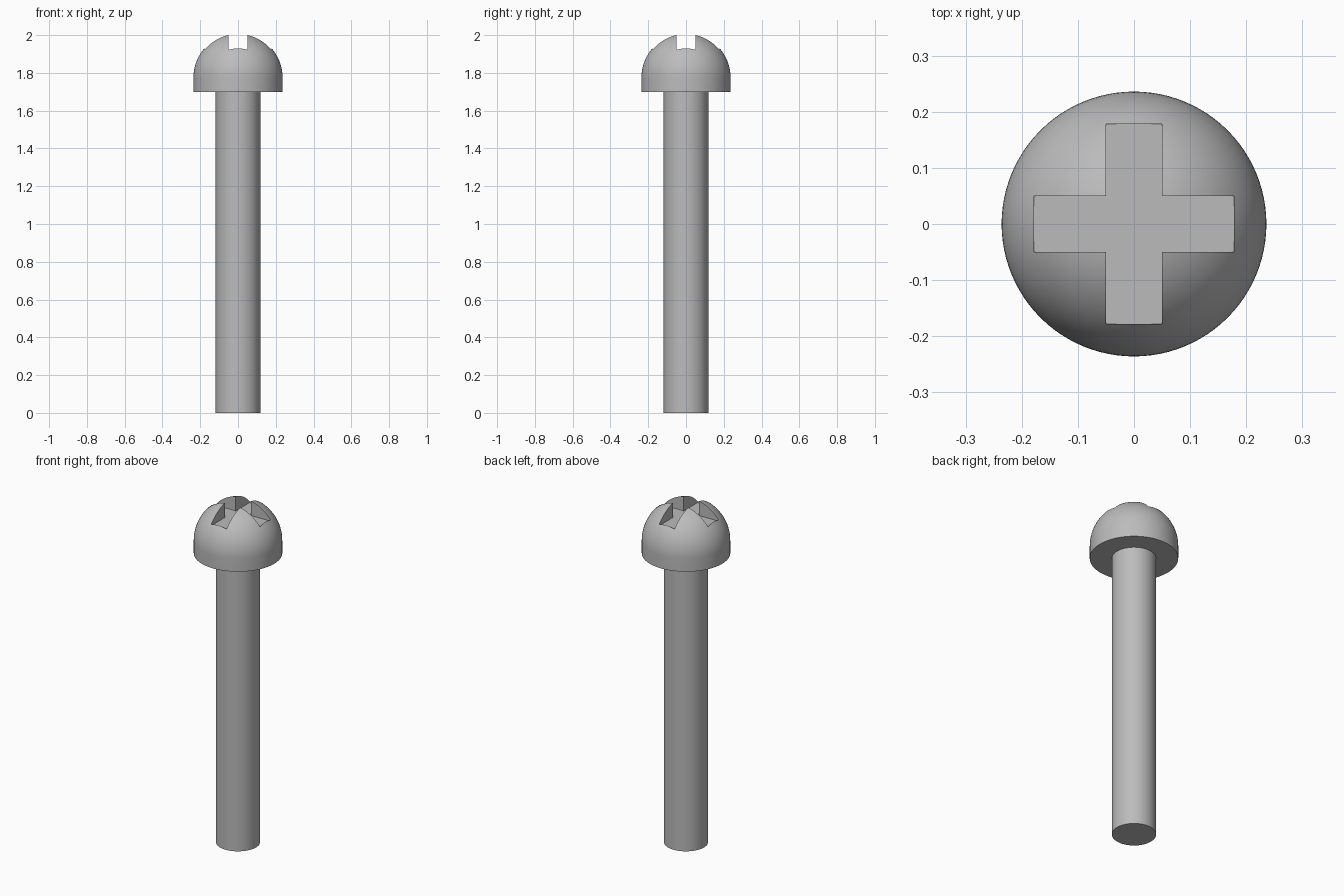
import bpy, bmesh, math
from mathutils import Matrix

if "Cube" in bpy.data.objects:
    bpy.data.objects.remove(bpy.data.objects["Cube"])

steel = bpy.data.materials.new("grey_steel")
steel.use_nodes = True
steel.diffuse_color = (0.5, 0.5, 0.5, 1)
steel.node_tree.nodes["Principled BSDF"].inputs["Base Color"].default_value = (0.5, 0.5, 0.5, 1)

HEAD_R, SHAFT_R, SEAT_Z, DOME_Z = 0.236, 0.118, 1.70, 1.775
SLOT_HALF, SLOT_REACH, SLOT_FLOOR = 0.05, 0.178, 1.915


def new_object(name, bm):
    mesh = bpy.data.meshes.new(name)
    bmesh.ops.recalc_face_normals(bm, faces=bm.faces)
    bm.to_mesh(mesh)
    bm.free()
    mesh.materials.append(steel)
    obj = bpy.data.objects.new(name, mesh)
    bpy.context.collection.objects.link(obj)
    return obj


def lathe(name, profile, steps=96):
    """Spin an (r, z) profile that starts and ends on the axis."""
    bm = bmesh.new()
    verts = [bm.verts.new((r, 0, z)) for r, z in profile]
    edges = [bm.edges.new(pair) for pair in zip(verts, verts[1:])]
    bmesh.ops.spin(bm, geom=verts + edges, cent=(0, 0, 0), axis=(0, 0, 1),
                   angle=math.tau, steps=steps, use_merge=True)
    bmesh.ops.remove_doubles(bm, verts=bm.verts, dist=1e-5)
    return new_object(name, bm)


# Round shaft, running up to the underside of the head
shaft = lathe("shaft", [(0, 0), (SHAFT_R, 0), (SHAFT_R, SEAT_Z), (0, SEAT_Z)])

# Head: straight rim below a hemispherical dome
arc = [math.radians(90 * i / 24) for i in range(25)]
dome = [(HEAD_R * math.cos(a), DOME_Z + HEAD_R * math.sin(a)) for a in arc[:-1]]
head = lathe("head", [(0, SEAT_Z), (HEAD_R, SEAT_Z)] + dome + [(0, DOME_Z + HEAD_R)])

# Cross-shaped drive recess: a plus outline, extruded upward
bm = bmesh.new()
quarter = [(SLOT_REACH, -SLOT_HALF), (SLOT_REACH, SLOT_HALF), (SLOT_HALF, SLOT_HALF)]
outline = []
for turn in range(4):
    c, s = round(math.cos(turn * math.pi / 2)), round(math.sin(turn * math.pi / 2))
    outline += [bm.verts.new((c * x - s * y, s * x + c * y, SLOT_FLOOR)) for x, y in quarter]
plus = bm.faces.new(outline)
raised = bmesh.ops.extrude_face_region(bm, geom=[plus])["geom"]
bmesh.ops.translate(bm, vec=(0, 0, 0.2),
                    verts=[v for v in raised if isinstance(v, bmesh.types.BMVert)])
cutter = new_object("recess_cutter", bm)
cutter.hide_render = True

# Cut the recess into the head
cut = head.modifiers.new("drive_recess", "BOOLEAN")
cut.operation = "DIFFERENCE"
cut.solver = "EXACT"
cut.object = cutter
bpy.context.view_layer.objects.active = head
bpy.ops.object.select_all(action="DESELECT")
head.select_set(True)
bpy.ops.object.modifier_apply(modifier=cut.name)
bpy.data.objects.remove(cutter)

# Smooth round surfaces with crisp edges
shaft.select_set(True)
bpy.ops.object.shade_smooth_by_angle(angle=math.radians(30))
